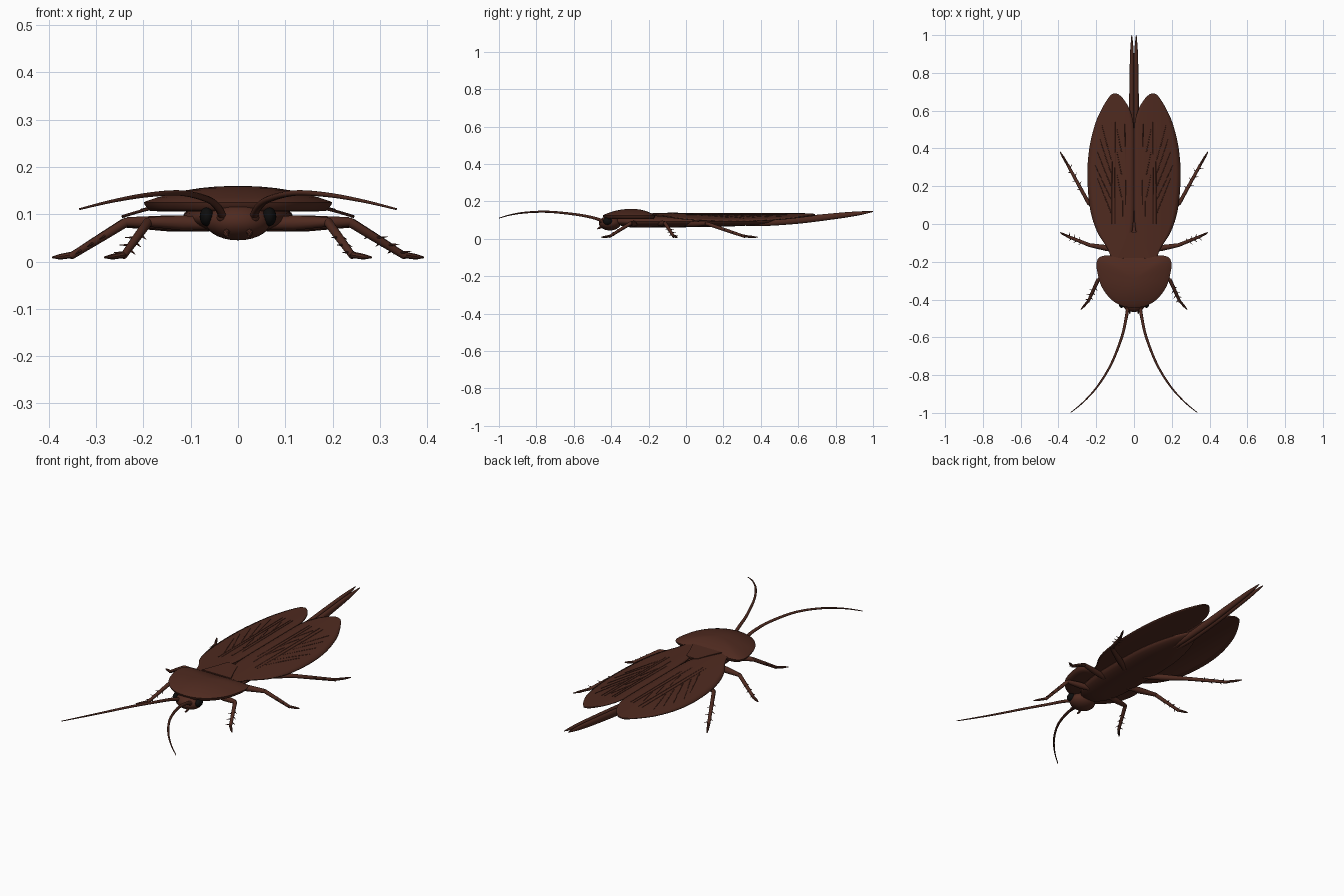
import bpy, bmesh, math
from mathutils import Vector

if "Cube" in bpy.data.objects:
    bpy.data.objects.remove(bpy.data.objects["Cube"])


def material(name, rgb):
    m = bpy.data.materials.new(name)
    m.use_nodes = True
    m.diffuse_color = (*rgb, 1)
    m.node_tree.nodes["Principled BSDF"].inputs["Base Color"].default_value = (*rgb, 1)
    return m


BROWN = material("chestnut_brown", (0.078, 0.023, 0.014))
BLACK = material("eye_black", (0.004, 0.004, 0.004))


def finish(name, bm, mat, angle=40):
    bmesh.ops.recalc_face_normals(bm, faces=bm.faces)
    me = bpy.data.meshes.new(name)
    bm.to_mesh(me)
    bm.free()
    me.materials.append(mat)
    ob = bpy.data.objects.new(name, me)
    bpy.context.collection.objects.link(ob)
    bpy.ops.object.select_all(action="DESELECT")
    ob.select_set(True)
    bpy.context.view_layer.objects.active = ob
    bpy.ops.object.shade_smooth_by_angle(angle=math.radians(angle))
    return ob


def spline(pts, steps=6):
    """Catmull-Rom samples through points of any dimension."""
    p = [pts[0], *pts, pts[-1]]
    out = []
    for i in range(1, len(p) - 2):
        for k in range(steps):
            t = k / steps
            out.append(tuple(
                0.5 * (2 * b + (c - a) * t + (2 * a - 5 * b + 4 * c - d) * t * t
                       + (3 * b - a - 3 * c + d) * t ** 3)
                for a, b, c, d in zip(*p[i - 1:i + 3])))
    return out + [tuple(pts[-1])]


def add_loft(bm, stations, sides):
    """Stations are x, y, z, half width, half height."""
    pts = [Vector(s[:3]) for s in stations]
    rings = []
    for i, s in enumerate(stations):
        d = (pts[min(i + 1, len(pts) - 1)] - pts[max(i - 1, 0)]).normalized()
        side = d.cross(Vector((0, 0, 1))).normalized()
        up = side.cross(d)
        rings.append([bm.verts.new(pts[i] + side * s[3] * math.cos(a) + up * s[4] * math.sin(a))
                      for a in (math.tau * k / sides for k in range(sides))])
    bridge(bm, rings)
    bm.faces.new(rings[0])
    bm.faces.new(rings[-1])


def bridge(bm, rings):
    for r, q in zip(rings, rings[1:]):
        for k in range(len(r)):
            n = (k + 1) % len(r)
            bm.faces.new((r[k], r[n], q[n], q[k]))


def loft(name, stations, sides=12):
    bm = bmesh.new()
    add_loft(bm, stations, sides)
    return finish(name, bm, BROWN)


def tube(stations):
    """Round stations from x, y, z, radius."""
    return [(*s, s[3]) for s in stations]


def flip(stations, s):
    return [(p[0] * s, *p[1:]) for p in stations]


def ball(name, loc, size, mat):
    bm = bmesh.new()
    bmesh.ops.create_uvsphere(bm, u_segments=24, v_segments=14, radius=1)
    for v in bm.verts:
        v.co = Vector(loc) + v.co * Vector(size)
    return finish(name, bm, mat)


# Thorax and abdomen
loft("abdomen", spline([
    (0, -0.38, 0.095, 0.03, 0.015), (0, -0.3, 0.092, 0.09, 0.03),
    (0, -0.15, 0.094, 0.115, 0.034), (0, 0.1, 0.094, 0.115, 0.03),
    (0, 0.25, 0.094, 0.1, 0.027), (0, 0.38, 0.095, 0.065, 0.02),
    (0, 0.47, 0.098, 0.02, 0.01)]), 24)

# Shield over the thorax, made of scaled outline rings
half = spline([(0, -0.167), (0.1, -0.165), (0.175, -0.172), (0.198, -0.205), (0.193, -0.26),
               (0.17, -0.335), (0.12, -0.4), (0.06, -0.435), (0, -0.445)], 4)
outline = half + [(-x, y) for x, y in half[-2:0:-1]]
bm = bmesh.new()
rings = []
layers = [(0.8, 0.106), (0.93, 0.107), (0.965, 0.113), (0.99, 0.12), (1, 0.125)]
layers += [(s, 0.126 + 0.034 * (1 - s ** 2.2)) for s in (0.98, 0.85, 0.7, 0.55, 0.4, 0.25, 0.1)]
for s, z in layers:
    rings.append([bm.verts.new((x * s, -0.29 + (y + 0.29) * s, z)) for x, y in outline])
bridge(bm, rings)
bm.faces.new(rings[0])
bm.faces.new(rings[-1])
finish("thorax_shield", bm, BROWN, 60)

# Head
ball("head", (0, -0.407, 0.084), (0.069, 0.059, 0.039), BROWN)


# Wing surface height, sloping down to the outer edge
def wing_z(x):
    return 0.135 - 0.04 * (abs(x) / 0.245) ** 2


wing_rows = spline([  # y, inner x, outer x
    (-0.2, 0.06, 0.115), (-0.13, 0.045, 0.14), (-0.04, 0.01, 0.195), (0.08, 0.001, 0.232),
    (0.25, 0.0, 0.246), (0.4, 0.0, 0.236), (0.53, 0.003, 0.205), (0.61, 0.025, 0.17),
    (0.66, 0.055, 0.14), (0.685, 0.08, 0.12), (0.691, 0.095, 0.105)], 4)
VEINS = [((0.045, 0.1), (0.048, 0.53)), ((0.062, 0.04), (0.062, 0.53)),
         ((0.1, 0.0), (0.1, 0.54)), ((0.115, 0.0), (0.118, 0.54))]
VEINS += [((0.122, 0.06 + 0.07 * i), (0.205 - 0.012 * abs(i - 1), 0.24 + 0.07 * i)) for i in range(5)]
VEINS += [((0.066, 0.14 + 0.12 * i), (0.09, 0.26 + 0.12 * i)) for i in range(3)]

for side, s in (("left", 1), ("right", -1)):
    # Wing
    bm = bmesh.new()
    grid = []
    for y, a, b in wing_rows:
        xs = [a + (b - a) * k / 10 for k in range(11)]
        grid.append([bm.verts.new((s * x, y, wing_z(x))) for x in xs])
    for r, q in zip(grid, grid[1:]):
        for k in range(10):
            bm.faces.new((r[k], r[k + 1], q[k + 1], q[k]))
    wing = finish(side + "_wing", bm, BROWN)
    solid = wing.modifiers.new("thickness", "SOLIDIFY")
    solid.thickness = 0.006
    solid.offset = 0

    # Wing veins: long ribs and slanted branches
    bm = bmesh.new()
    for (x0, y0), (x1, y1) in VEINS:
        line = []
        for k in range(9):
            x, y = x0 + (x1 - x0) * k / 8, y0 + (y1 - y0) * k / 8
            width = 0.0028 - 0.0002 * k
            line.append((s * x, y, wing_z(x) + 0.003, width, 0.0018))
        add_loft(bm, line, 6)
    finish(side + "_wing_veins", bm, BROWN, 70)

    # Eye and antenna
    ball(side + "_eye", (s * 0.066, -0.42, 0.095), (0.015, 0.024, 0.02), BLACK)
    ball(side + "_antenna_socket", (s * 0.035, -0.449, 0.094), (0.01, 0.012, 0.01), BROWN)
    loft(side + "_antenna", flip(tube(spline([
        (0.033, -0.445, 0.095, 0.009), (0.042, -0.5, 0.114, 0.008), (0.065, -0.6, 0.132, 0.007),
        (0.12, -0.74, 0.145, 0.006), (0.19, -0.855, 0.141, 0.005), (0.265, -0.94, 0.128, 0.0035),
        (0.335, -0.998, 0.111, 0.002)])), s), 10)

    # Mouth feeler
    loft(side + "_feeler", flip(tube([
        (0.02, -0.44, 0.068, 0.007), (0.026, -0.462, 0.06, 0.006),
        (0.022, -0.474, 0.053, 0.003)]), s), 8)

    # Long tail blade
    loft(side + "_tail_blade", flip(spline([
        (0.008, 0.28, 0.082, 0.01, 0.009), (0.012, 0.4, 0.083, 0.014, 0.015),
        (0.012, 0.6, 0.1, 0.014, 0.019), (0.0115, 0.8, 0.122, 0.012, 0.016),
        (0.011, 0.92, 0.136, 0.009, 0.011), (0.012, 1.0, 0.146, 0.002, 0.002)]), s), 16)

    # Legs: hip, knee, ankle, toe
    legs = {
        "front": [(0.06, -0.27, 0.08), (0.19, -0.295, 0.084), (0.242, -0.41, 0.012), (0.282, -0.453, 0.009)],
        "middle": [(0.07, -0.14, 0.08), (0.235, -0.112, 0.084), (0.352, -0.065, 0.012), (0.392, -0.045, 0.009)],
        "hind": [(0.06, 0.0, 0.077), (0.24, 0.11, 0.082), (0.352, 0.315, 0.012), (0.392, 0.383, 0.009)],
    }
    for name, joints in legs.items():
        hip, knee, ankle, toe = [Vector((x * s, y, z)) for x, y, z in joints]
        bm = bmesh.new()
        mid = hip.lerp(knee, 0.45)
        add_loft(bm, tube([(*hip, 0.013), (*mid, 0.016), (*knee, 0.01)]), 12)
        add_loft(bm, tube([(*hip.lerp(knee, 0.97), 0.008), (*knee, 0.01),
                           (*knee.lerp(ankle, 0.5), 0.009), (*ankle, 0.0075)]), 12)
        add_loft(bm, tube([(*knee.lerp(ankle, 0.96), 0.007), (*ankle.lerp(toe, 0.6), 0.006),
                           (*toe, 0.002)]), 8)
        # Spines along the shin
        shin = (ankle - knee).normalized()
        across = shin.cross(Vector((0, 0, 1))).normalized()
        for i in range(6):
            base = knee.lerp(ankle, 0.35 + 0.11 * i)
            sign = 1 if i % 2 else -1
            out = (across * sign + shin * 0.6 + Vector((0, 0, 0.3 * sign))).normalized()
            add_loft(bm, tube([(*base, 0.004), (*(base + out * 0.026), 0.0005)]), 6)
        finish(f"{side}_{name}_leg", bm, BROWN)

# Small triangular plate between the wing roots
edge = [(0.085, -0.18), (0.055, -0.11), (0.035, -0.055), (0.018, -0.043)]
loop = edge + [(-x, y) for x, y in reversed(edge)]
bm = bmesh.new()
rings = [[bm.verts.new((x, y, z - 0.05 * abs(x) ** 1.2)) for x, y in loop] for z in (0.134, 0.141)]
bridge(bm, rings)
for r in rings:
    bm.faces.new(r)
finish("wing_root_plate", bm, BROWN)
